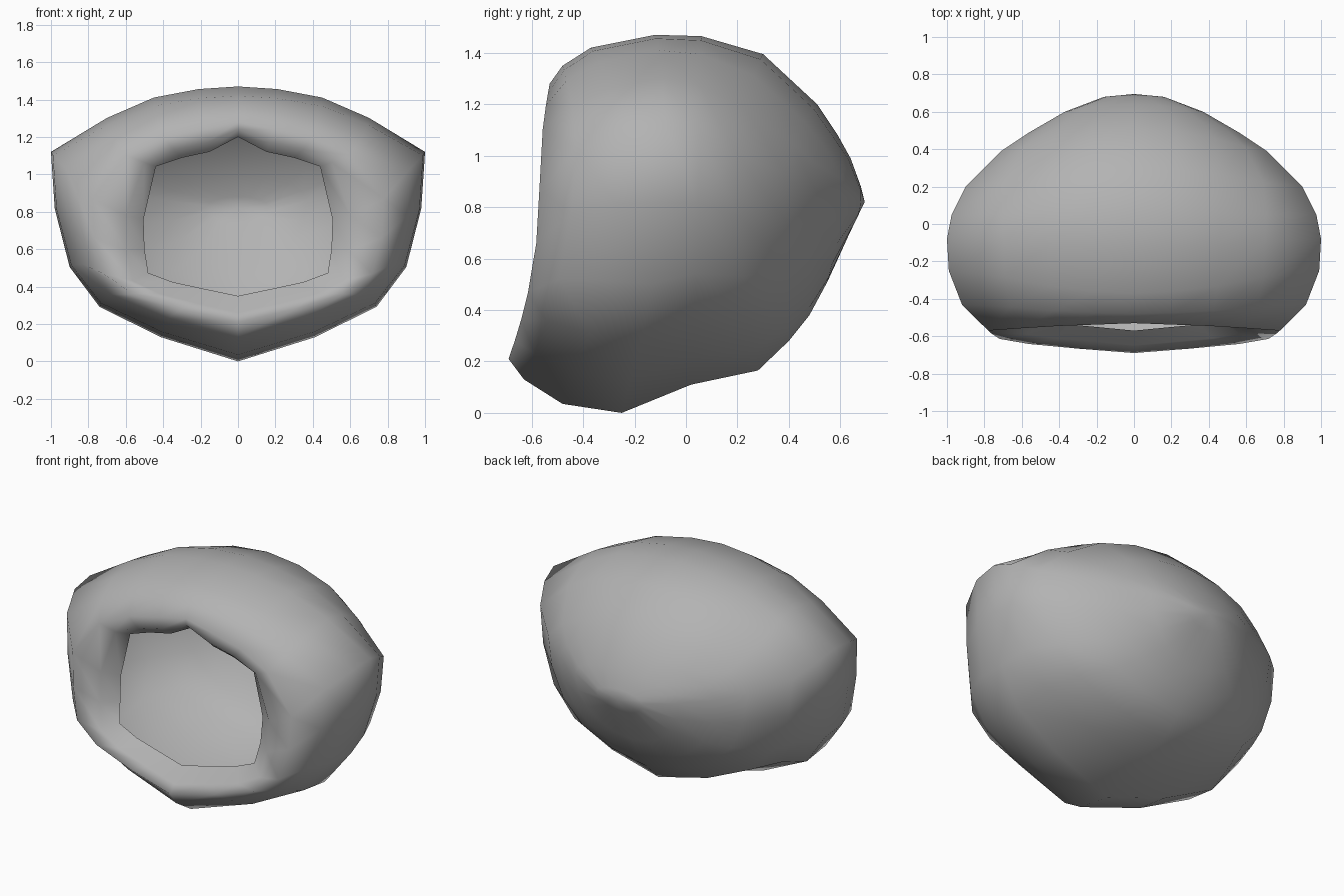
import bpy, bmesh
from math import sin, cos, pi

cube = bpy.data.objects.get("Cube")
if cube:
    bpy.data.objects.remove(cube)

# Half cross-sections from top to bottom: (share of half-width, share of height from the side point)
OPENING = [(0, 1), (.3, .82), (.6, .745), (.87, .64), (1, 0),
           (.99, -.39), (.95, -.7), (.69, -.82), (.35, -.91), (0, -1)]
HOOD = [(0, 1), (.21, .96), (.45, .83), (.7, .52), (1, 0),
        (.98, -.27), (.9, -.55), (.74, -.74), (.41, -.885), (0, -1)]
ANGLES = [i * pi / 8 for i in range(5)] + [pi / 2 + i * pi / 10 for i in range(1, 6)]
ROUND = [(sin(a), cos(a)) for a in ANGLES]

# Each ring: top (y, z), side (x, y, z), bottom (y, z), section (0 opening, 1 hood, 2 round)
RINGS = [
    ((-.47, 1.2), (.505, -.47, .76), (-.57, .35), 0),
    ((-.53, 1.24), (.6, -.54, .78), (-.65, .26), .2),
    ((-.53, 1.28), (.78, -.57, .87), (-.69, .21), .6),
    ((-.48, 1.35), (.92, -.43, 1.03), (-.63, .13), .9),
    ((-.37, 1.42), (.99, -.25, 1.1), (-.48, .035), 1),
    ((-.12, 1.47), (1, -.08, 1.12), (-.25, 0), 1),
    ((.06, 1.465), (.975, .05, 1.08), (.02, .11), 1.1),
    ((.3, 1.395), (.9, .2, 1), (.28, .165), 1.3),
    ((.51, 1.2), (.71, .39, .93), (.4, .28), 1.6),
    ((.59, 1.08), (.56, .49, .89), (.48, .38), 1.8),
    ((.64, .99), (.37, .6, .86), (.55, .51), 2),
    ((.68, .88), (.16, .68, .83), (.65, .73), 2),
]
BACK_POINT = (0, .695, .82)


def mix(a, b, t):
    return a + (b - a) * t


def ring_points(top, side, bottom, section):
    """Closed ring: a blended half section and its mirror image."""
    if section <= 1:
        first, second, t = OPENING, HOOD, section
    else:
        first, second, t = HOOD, ROUND, section - 1
    half = []
    for (xa, za), (xb, zb) in zip(first, second):
        x, z = mix(xa, xb, t), mix(za, zb, t)
        y_end, z_end = top if z > 0 else bottom
        half.append((side[0] * x, mix(side[1], y_end, z * z), mix(side[2], z_end, abs(z))))
    return half + [(-x, y, z) for x, y, z in reversed(half[1:-1])]


# Hood shell: rings lofted from the face opening to the back point
bm = bmesh.new()
loops = [[bm.verts.new(p) for p in ring_points(*ring)] for ring in RINGS]
count = len(loops[0])
for a, b in zip(loops, loops[1:]):
    for i in range(count):
        j = (i + 1) % count
        bm.faces.new((a[i], a[j], b[j], b[i]))
tip = bm.verts.new(BACK_POINT)
last = loops[-1]
for i in range(count):
    bm.faces.new((last[i], last[(i + 1) % count], tip))
bmesh.ops.recalc_face_normals(bm, faces=bm.faces)
tip.normal_update()
if tip.normal.y < 0:
    bmesh.ops.reverse_faces(bm, faces=bm.faces)
for face in bm.faces:
    face.smooth = True

mesh = bpy.data.meshes.new("hood_shell")
bm.to_mesh(mesh)
bm.free()
hood = bpy.data.objects.new("hood_shell", mesh)
bpy.context.collection.objects.link(hood)

# Plain grey material
grey = bpy.data.materials.new("grey")
grey.use_nodes = True
colour = (.45, .45, .45, 1)
grey.diffuse_color = colour
grey.node_tree.nodes["Principled BSDF"].inputs["Base Color"].default_value = colour
mesh.materials.append(grey)
